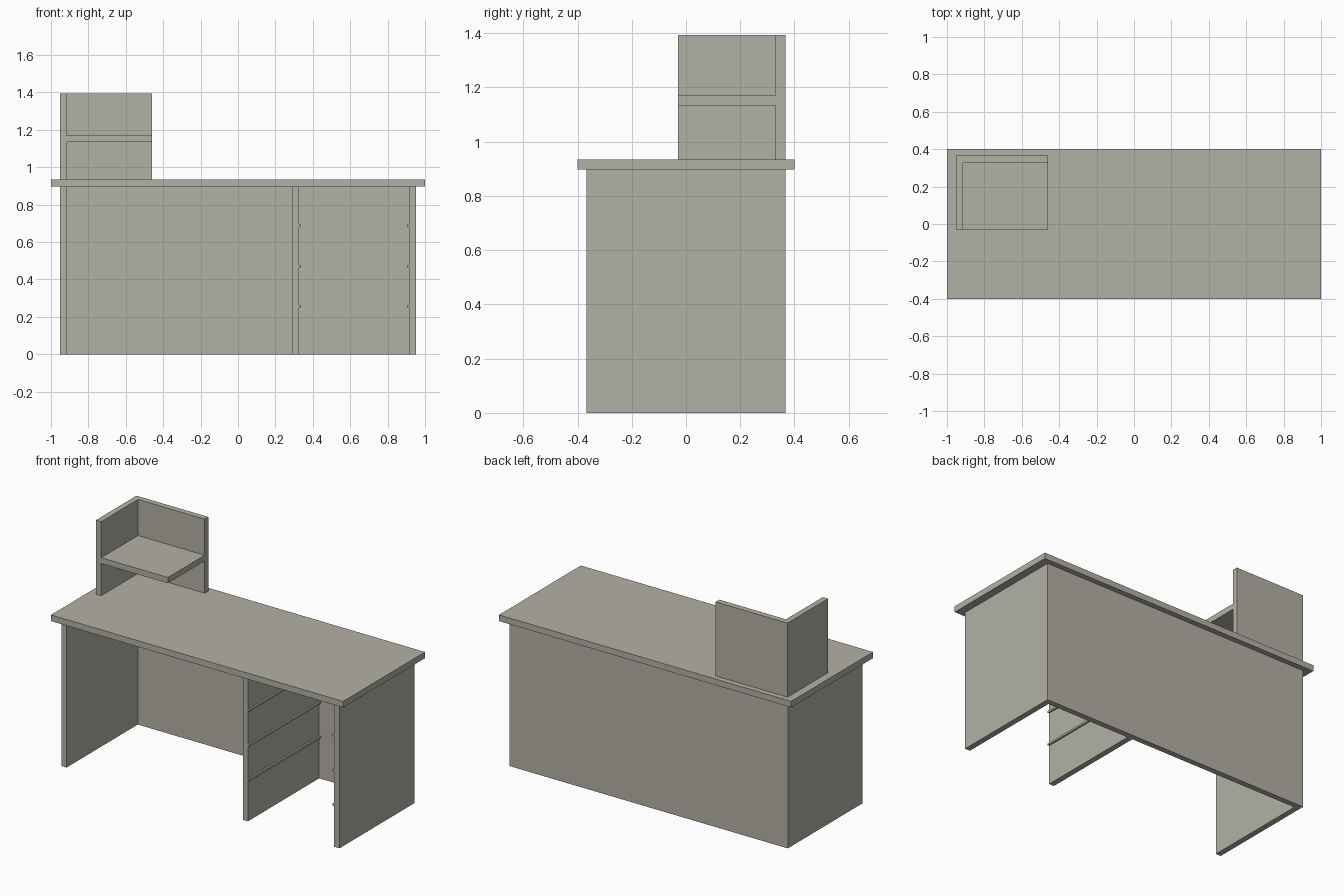
import bpy, bmesh

if "Cube" in bpy.data.objects:
    bpy.data.objects.remove(bpy.data.objects["Cube"])

# Single warm grey finish
grey = bpy.data.materials.new("warm_grey")
grey.diffuse_color = (0.45, 0.44, 0.375, 1)
grey.use_nodes = True
grey.node_tree.nodes["Principled BSDF"].inputs["Base Color"].default_value = grey.diffuse_color


def board(name, x, y, z):
    """Flat board given by its (min, max) range on each axis."""
    bm = bmesh.new()
    bmesh.ops.create_cube(bm, size=1)
    for v in bm.verts:
        v.co = [r[0] if c < 0 else r[1] for c, r in zip(v.co, (x, y, z))]
    mesh = bpy.data.meshes.new(name)
    bm.to_mesh(mesh)
    bm.free()
    mesh.materials.append(grey)
    obj = bpy.data.objects.new(name, mesh)
    bpy.context.collection.objects.link(obj)
    return obj


TOP = 0.935          # height of the work surface
UNDER = 0.897        # underside of the work surface
BACK = (0.33, 0.366)  # depth range of the back boards
FRONT = -0.366

# Desk: top, side panels, divider, back
board("desk_top", (-1, 1), (-0.4, 0.4), (UNDER, TOP))
board("left_side_panel", (-0.953, -0.917), (FRONT, BACK[1]), (0, UNDER))
board("right_side_panel", (0.915, 0.951), (FRONT, BACK[1]), (0, UNDER))
board("divider_panel", (0.289, 0.325), (FRONT, BACK[0]), (0, UNDER))
board("back_panel", (-0.917, 0.915), BACK, (0, UNDER))

# Drawer rails on both sides of the drawer bay
for i, z in enumerate((0.257, 0.471, 0.687), 1):
    for side, x in (("left", (0.325, 0.336)), ("right", (0.904, 0.915))):
        board(f"{side}_drawer_rail_{i}", x, (FRONT, BACK[0]), (z - 0.006, z + 0.006))

# Small hutch on the left rear of the top
board("hutch_side", (-0.951, -0.915), (-0.03, BACK[1]), (TOP, 1.393))
board("hutch_back", (-0.915, -0.459), BACK, (TOP, 1.393))
board("hutch_shelf", (-0.915, -0.459), (-0.03, BACK[0]), (1.134, 1.17))
